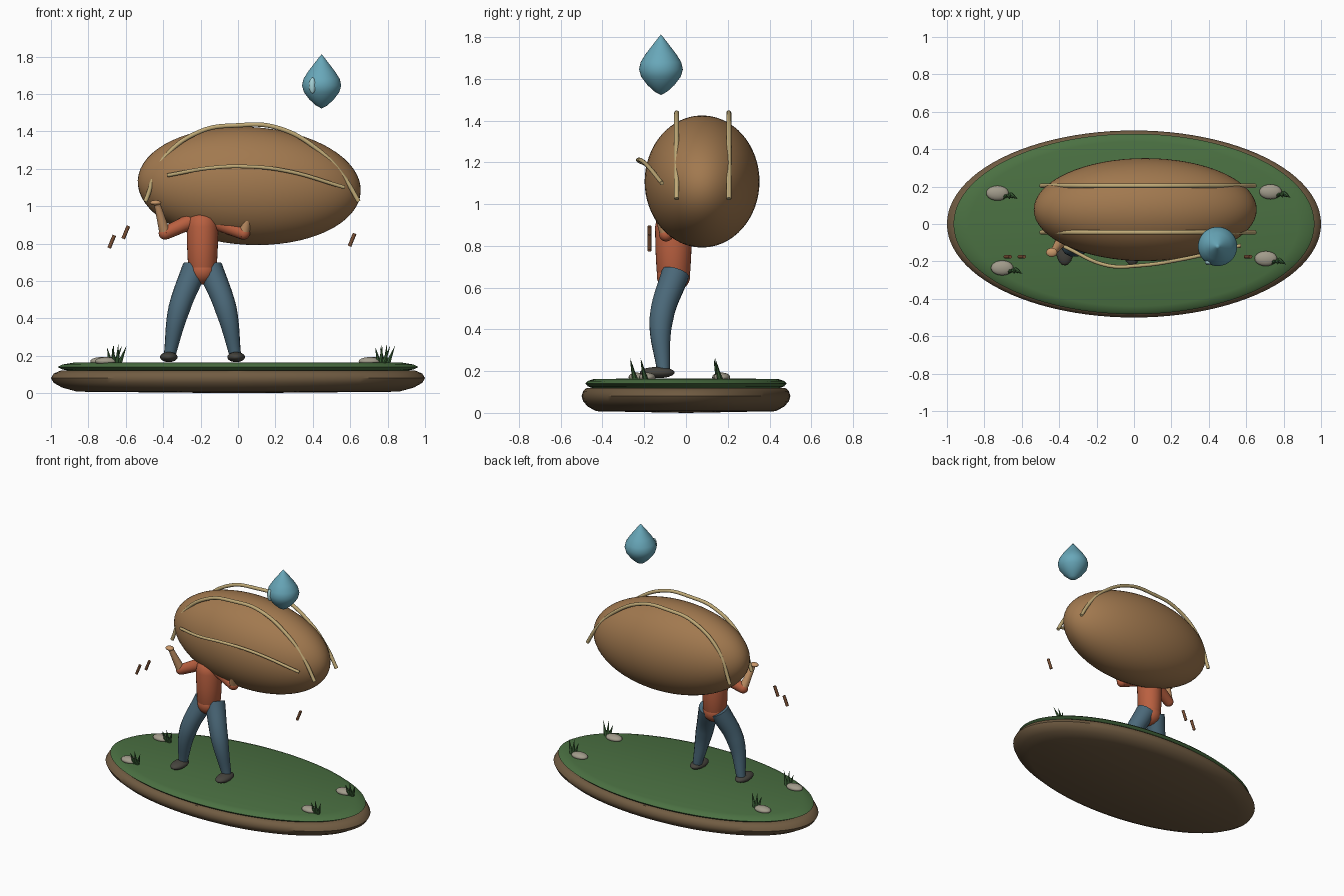
import bpy, math
from mathutils import Vector

if "Cube" in bpy.data.objects:
    bpy.data.objects.remove(bpy.data.objects["Cube"])

def mat(name, r, g, b):
    m = bpy.data.materials.new(name)
    m.diffuse_color = tuple((c / 255) ** 2.2 for c in (r, g, b)) + (1,)
    m.use_nodes = True
    m.node_tree.nodes["Principled BSDF"].inputs["Base Color"].default_value = m.diffuse_color
    return m

EARTH = mat("earth", 112, 92, 68)
GRASS = mat("grass", 76, 112, 68)
BLADE = mat("blade", 62, 98, 58)
SACK = mat("burlap", 160, 120, 80)
ROPE = mat("rope", 190, 168, 118)
SHIRT = mat("shirt", 184, 96, 66)
JEANS = mat("trousers", 76, 104, 120)
SHOE = mat("shoe", 72, 70, 64)
SKIN = mat("skin", 200, 150, 105)
STONE = mat("stone", 160, 154, 138)
WATER = mat("water", 104, 166, 184)
SHINE = mat("shine", 165, 210, 215)
CHIP = mat("chip", 120, 80, 55)

def ball(name, loc, size, m, rot=(0, 0, 0), seg=32):
    bpy.ops.mesh.primitive_uv_sphere_add(segments=seg, ring_count=seg // 2, location=loc, rotation=rot)
    ob = bpy.context.object
    ob.name, ob.scale = name, size
    bpy.ops.object.shade_smooth()
    ob.data.materials.append(m)
    return ob

def lathe(name, profile, m, loc=(0, 0, 0), sy=1.0, seg=64, angle=40):
    """Revolve (radius, z) points; radius 0 closes to a single point."""
    verts, rings, faces = [], [], []
    for r, z in profile:
        n = 1 if r == 0 else seg
        rings.append(range(len(verts), len(verts) + n))
        for i in range(n):
            a = 2 * math.pi * i / seg
            verts.append((r * math.cos(a), r * sy * math.sin(a), z))
    for a, b in zip(rings, rings[1:]):
        for i in range(seg):
            q = [a[i % len(a)], a[(i + 1) % len(a)], b[(i + 1) % len(b)], b[i % len(b)]]
            faces.append(list(dict.fromkeys(q)))
    me = bpy.data.meshes.new(name)
    me.from_pydata(verts, [], faces)
    ob = bpy.data.objects.new(name, me)
    ob.location = loc
    bpy.context.collection.objects.link(ob)
    me.materials.append(m)
    bpy.ops.object.select_all(action='DESELECT')
    bpy.context.view_layer.objects.active = ob
    ob.select_set(True)
    bpy.ops.object.shade_smooth_by_angle(angle=math.radians(angle))
    return ob

def tube(name, pts, radii, m):
    """Round tube through points, with one radius per point."""
    cu = bpy.data.curves.new(name, 'CURVE')
    cu.dimensions, cu.bevel_depth, cu.bevel_resolution = '3D', 1.0, 5
    cu.use_fill_caps, cu.resolution_u = True, 10
    sp = cu.splines.new('BEZIER')
    sp.bezier_points.add(len(pts) - 1)
    for bp, p, r in zip(sp.bezier_points, pts, radii):
        bp.co, bp.radius = p, r
        bp.handle_left_type = bp.handle_right_type = 'AUTO'
    ob = bpy.data.objects.new(name, cu)
    bpy.context.collection.objects.link(ob)
    cu.materials.append(m)
    return ob

def rod(name, a, b, r1, r2, m, seg=16):
    a, b = Vector(a), Vector(b)
    bpy.ops.mesh.primitive_cone_add(vertices=seg, radius1=r1, radius2=r2, depth=(b - a).length,
                                    location=(a + b) / 2,
                                    rotation=(b - a).to_track_quat('Z', 'Y').to_euler())
    ob = bpy.context.object
    ob.name = name
    bpy.ops.object.shade_smooth_by_angle(angle=math.radians(50))
    ob.data.materials.append(m)
    return ob

# oval ground: earth slab and grass top
lathe("earth_base", [(0, 0), (0.86, 0.008), (0.94, 0.03), (0.985, 0.055), (1, 0.08),
                     (0.985, 0.105), (0.95, 0.12), (0, 0.125)], EARTH, sy=0.5, seg=96)
lathe("grass_top", [(0, 0.11), (0.88, 0.115), (0.94, 0.127), (0.965, 0.14), (0.94, 0.153),
                    (0.88, 0.163), (0, 0.165)], GRASS, sy=0.5, seg=96)

# large sack, two straps over it and the seam on its front
ball("sack", (0.06, 0.077, 1.108), (0.597, 0.275, 0.315), SACK, (0, math.radians(3), 0), 64)
arc = [(-0.495, 1.025), (-0.4, 1.25), (-0.2, 1.4), (0, 1.432), (0.2, 1.422),
       (0.43, 1.3), (0.57, 1.15), (0.645, 1.025)]
for label, y in (("front", -0.045), ("back", 0.205)):
    tube(label + "_strap", [(x, y, z) for x, z in arc], [0.012] * 8, ROPE)
tube("sack_seam", [(-0.375, -0.12, 1.165), (-0.14, -0.222, 1.205), (0.03, -0.222, 1.212),
                   (0.25, -0.19, 1.19), (0.57, -0.115, 1.1)], [0.01] * 5, ROPE)

# body
CX = -0.19
lathe("torso", [(0, 0.64), (0.066, 0.645), (0.077, 0.68), (0.082, 0.78), (0.084, 0.89),
                (0.076, 0.935), (0.055, 0.958), (0, 0.965)], SHIRT, (CX, -0.06, 0), 1.05, 32)
ball("hips", (CX, -0.06, 0.655), (0.078, 0.08, 0.075), SHIRT)

# legs, shoes and arms on both sides
for label, s in (("left", -1), ("right", 1)):
    def P(x, y, z):
        return (CX + s * x, y, z)
    tube(label + "_leg", [P(0.04, -0.05, 0.67), P(0.125, -0.118, 0.45), P(0.178, -0.108, 0.19)],
         [0.068, 0.058, 0.03], JEANS)
    ball(label + "_shoe", P(0.18, -0.138, 0.193), (0.047, 0.083, 0.027), SHOE)
    d = 0 if s < 0 else 0.02
    elbow = P(0.2 + d, -0.095, 0.855)
    ball(label + "_shoulder", P(0.075, -0.065, 0.915), (0.042, 0.042, 0.042), SHIRT)
    rod(label + "_sleeve", P(0.07, -0.065, 0.915), elbow, 0.042, 0.035, SHIRT)
    ball(label + "_elbow", elbow, (0.034, 0.034, 0.034), SHIRT)
    wrist = P(0.242 + d, -0.15, 1.01)
    rod(label + "_forearm", elbow, wrist, 0.03, 0.017, SKIN)
    ball(label + "_hand", P(0.25 + d, -0.152, 1.018), (0.03, 0.024, 0.014), SKIN)

# sweat drop with highlight
lathe("drop", [(0, 1.522), (0.03, 1.538), (0.065, 1.57), (0.095, 1.61), (0.105, 1.645),
               (0.097, 1.68), (0.072, 1.72), (0.035, 1.768), (0.012, 1.798), (0, 1.812)],
      WATER, (0.447, -0.12, 0), 1.0, 40, 60)
ball("drop_highlight", (0.398, -0.205, 1.645), (0.019, 0.015, 0.043), SHINE, seg=16)

# falling chips
for i, (x, z) in enumerate([(-0.675, 0.81), (-0.6, 0.86), (0.61, 0.82)]):
    rod(f"chip_{i}", (x - 0.014, -0.175, z - 0.034), (x + 0.014, -0.175, z + 0.034),
        0.01, 0.01, CHIP, 8)

# stones, each with a tuft of three blades
for i, (x, y) in enumerate([(-0.73, 0.165), (-0.705, -0.235), (0.73, 0.172), (0.705, -0.185)]):
    ball(f"stone_{i}", (x, y, 0.17), (0.06, 0.04, 0.023), STONE, seg=20)
    for j, (dx, h) in enumerate([(-0.03, 0.245), (0.005, 0.262), (0.05, 0.255)]):
        bx = x + 0.06 + (j - 1) * 0.012
        rod(f"blade_{i}_{j}", (bx, y - 0.01, 0.16), (x + 0.06 + dx, y - 0.032, h),
            0.014, 0.0, BLADE, 6)
